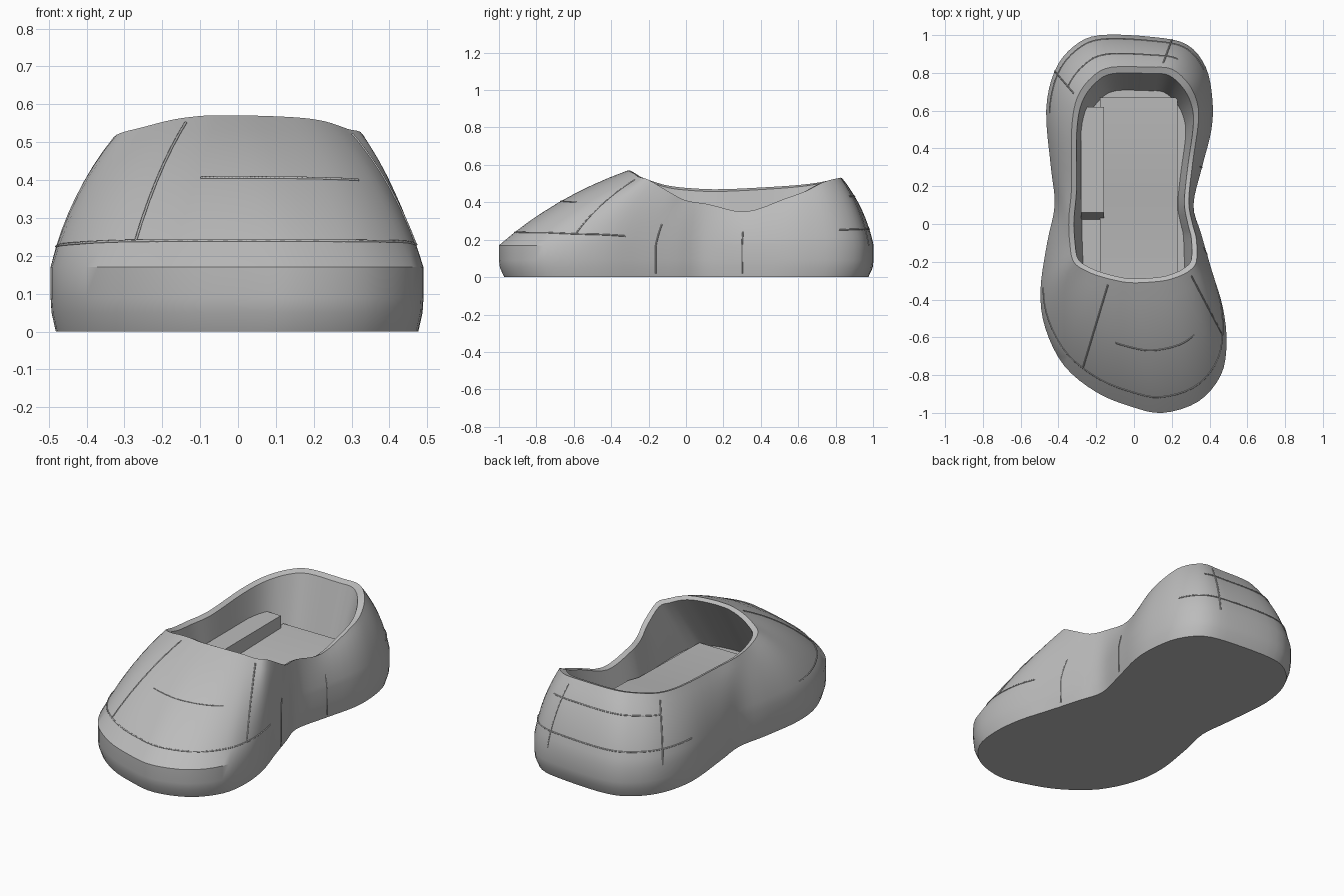
import bpy
import bmesh
from mathutils import Vector

default = bpy.data.objects.get("Cube")
if default:
    bpy.data.objects.remove(default, do_unlink=True)

grey = bpy.data.materials.new("plain grey")
grey.use_nodes = True
colour = (0.5, 0.5, 0.5, 1)
grey.diffuse_color = colour
grey.node_tree.nodes["Principled BSDF"].inputs["Base Color"].default_value = colour

# Stations around the shoe: sole outline x, y and collar rim x, y, z
STATIONS = [
    (.15, -1, .05, -.31, .57), (.34, -.94, .16, -.3, .565),
    (.46, -.8, .23, -.28, .555), (.49, -.63, .29, -.25, .535),
    (.47, -.44, .33, -.2, .52), (.41, -.24, .33, -.08, .45),
    (.355, -.05, .31, 0, .41), (.315, .1, .29, .12, .39),
    (.36, .3, .31, .32, .35), (.41, .5, .34, .53, .42),
    (.415, .66, .335, .64, .46), (.38, .83, .29, .74, .51),
    (.28, .95, .2, .82, .53), (.1, .99, .08, .83, .53),
    (-.18, 1, -.12, .83, .53), (-.32, .94, -.22, .78, .52),
    (-.42, .81, -.3, .67, .5), (-.465, .6, -.33, .5, .485),
    (-.44, .3, -.33, .2, .47), (-.42, .1, -.345, .03, .475),
    (-.46, -.1, -.34, -.1, .49), (-.495, -.35, -.32, -.2, .52),
    (-.47, -.55, -.25, -.25, .54), (-.37, -.75, -.17, -.28, .56),
    (-.2, -.89, -.09, -.3, .57), (-.02, -.965, -.03, -.31, .57),
]
COUNT = len(STATIONS)
STEPS = 4
SOLE_TOP = 0.17


def station(u):
    """Outline and rim points at station u, joined by a closed smooth spline."""
    i = int(u // 1)
    t = u - i
    a, b, c, d = (STATIONS[(i + k) % COUNT] for k in (-1, 0, 1, 2))
    v = [q + t / 2 * (r - p + t * (2 * p - 5 * q + 4 * r - s + t * (3 * (q - r) + s - p)))
         for p, q, r, s in zip(a, b, c, d)]
    return Vector((v[0], v[1], SOLE_TOP)), Vector(v[2:])


def upper(u, t):
    """Point on the upper: t runs from the sole edge to the collar."""
    low, rim = station(u)
    toe = min(1, max(0, (-low.y - .3) / .5))
    mid = low.lerp(rim, .25 + .17 * toe)
    mid.z = low.z + (rim.z - low.z) * (.56 + .08 * toe)
    return low.lerp(mid, t).lerp(mid.lerp(rim, t), t)


def sole(u, inset, z):
    p = station(u)[0]
    return Vector((p.x * (1 - inset), p.y * (1 - inset), z))


def lining(u, depth):
    """Point on the inner wall, reaching under the toe at the front."""
    rim = station(u)[1]
    front = min(1, max(0, (-rim.y - .05) / .2))
    top = Vector((rim.x * .92, rim.y * (.96 - .03 * front), rim.z - .012))
    floor = Vector((rim.x * .8, rim.y * .85 - .25 * front, .2))
    return top.lerp(floor, depth)


def finish(obj, angle=0.6):
    obj.data.materials.append(grey)
    bpy.ops.object.select_all(action="DESELECT")
    obj.select_set(True)
    bpy.context.view_layer.objects.active = obj
    bpy.ops.object.shade_smooth_by_angle(angle=angle)


def mesh_object(name, bm):
    bmesh.ops.recalc_face_normals(bm, faces=bm.faces)
    mesh = bpy.data.meshes.new(name)
    bm.to_mesh(mesh)
    bm.free()
    obj = bpy.data.objects.new(name, mesh)
    bpy.context.collection.objects.link(obj)
    finish(obj)
    return obj


# Shoe shell: sole band, upper, collar and lining lofted as one skin
params = [i / STEPS for i in range(COUNT * STEPS)]
rings = [[sole(u, inset, z) for u in params]
         for inset, z in ((.028, 0), (.005, .05), (0, .09))]
rings += [[upper(u, k / 8) for u in params] for k in range(9)]
rings += [[lining(u, depth) for u in params] for depth in (0, .5, 1)]
bm = bmesh.new()
loops = [[bm.verts.new(p) for p in ring] for ring in rings]
for lower, higher in zip(loops, loops[1:]):
    for i in range(len(params)):
        j = (i + 1) % len(params)
        bm.faces.new((lower[i], lower[j], higher[j], higher[i]))
bm.faces.new(loops[0])
bm.faces.new(loops[-1])
mesh_object("shoe_shell", bm)


def prism(name, profile, x0, x1):
    """Side profile of y, z points extruded across the shoe."""
    bm = bmesh.new()
    face = bm.faces.new([bm.verts.new((x0, y, z)) for y, z in profile])
    out = bmesh.ops.extrude_face_region(bm, geom=[face])
    moved = [v for v in out["geom"] if isinstance(v, bmesh.types.BMVert)]
    bmesh.ops.translate(bm, verts=moved, vec=(x1 - x0, 0, 0))
    mesh_object(name, bm)


# Insole with a shallow step and a padded ledge along one inner side
prism("insole", [(-.45, .18), (.67, .18), (.67, .26), (.2, .25), (.1, .23), (-.45, .22)],
      -.18, .23)
prism("side_padding", [(.02, .19), (.62, .19), (.62, .33), (.06, .33)], -.28, -.16)


def seam(name, path):
    """Fine stitched ridge following the upper."""
    curve = bpy.data.curves.new(name, "CURVE")
    curve.dimensions = "3D"
    curve.bevel_depth = .004
    curve.bevel_resolution = 0
    spline = curve.splines.new("POLY")
    spline.points.add(len(path) - 1)
    for point, co in zip(spline.points, path):
        point.co = (*co, 1)
    obj = bpy.data.objects.new(name, curve)
    bpy.context.collection.objects.link(obj)
    curve.materials.append(grey)


def around(start, end, t):
    n = 40
    return [upper(start + (end - start) * k / n, t) for k in range(n + 1)]


def upward(u, t0=0, t1=1):
    n = 12
    return [upper(u, t0 + (t1 - t0) * k / n) for k in range(n + 1)]


# Panel seams on the toe and heel
seam("toe_cap_seam", around(-5, 4.5, .14))
seam("vamp_seam", around(-1.6, 1.6, .52))
seam("heel_band_seam", around(11, 17, .22))
seam("heel_collar_seam", around(12, 16, .7))
for side, u in (("left", 3), ("right", -2.5)):
    seam(side + "_toe_seam", upward(u, .14, .95))
for side, u in (("left", 12.5), ("right", 16)):
    seam(side + "_heel_seam", upward(u, 0, .9))
for label, u in (("front", 5.4), ("rear", 8)):
    seam("waist_panel_%s_seam" % label, [sole(u, 0, .02)] + upward(u, 0, .4))
